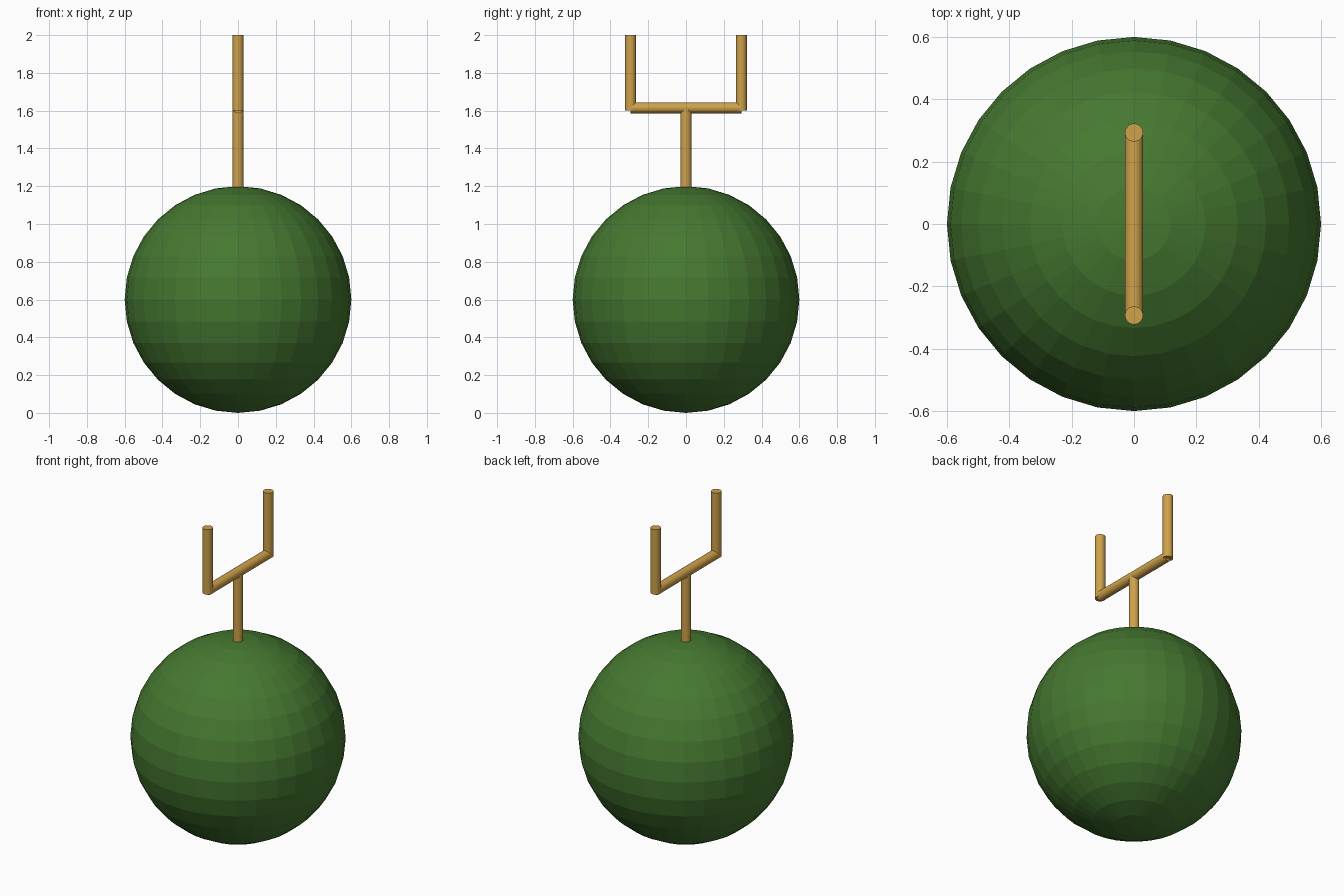
import bpy
from math import pi

if "Cube" in bpy.data.objects:
    bpy.data.objects.remove(bpy.data.objects["Cube"])


def material(name, color):
    m = bpy.data.materials.new(name)
    m.diffuse_color = color
    m.use_nodes = True
    m.node_tree.nodes["Principled BSDF"].inputs["Base Color"].default_value = m.diffuse_color
    return m


green = material("green", (0.06, 0.19, 0.03, 1))
wood = material("wood", (0.62, 0.36, 0.07, 1))
R = 0.029      # rod radius
ARM = 0.293    # half distance between prongs


def rod(name, y, z, length, tilt=0):
    bpy.ops.mesh.primitive_cylinder_add(vertices=32, radius=R, depth=length,
                                        location=(0, y, z), rotation=(tilt, 0, 0))
    o = bpy.context.object
    o.name = name
    o.data.materials.append(wood)


# Round body
bpy.ops.mesh.primitive_uv_sphere_add(segments=32, ring_count=16, radius=0.6,
                                     location=(0, 0, 0.6))
body = bpy.context.object
body.name = "round_body"
body.data.materials.append(green)

# Stem, crossbar and the two upright prongs
rod("stem", 0, 1.40, 0.42)
rod("crossbar", 0, 1.615, 2 * ARM, pi / 2)
for side, s in (("front", -1), ("back", 1)):
    rod(side + "_prong", s * ARM, 1.80, 0.40)
